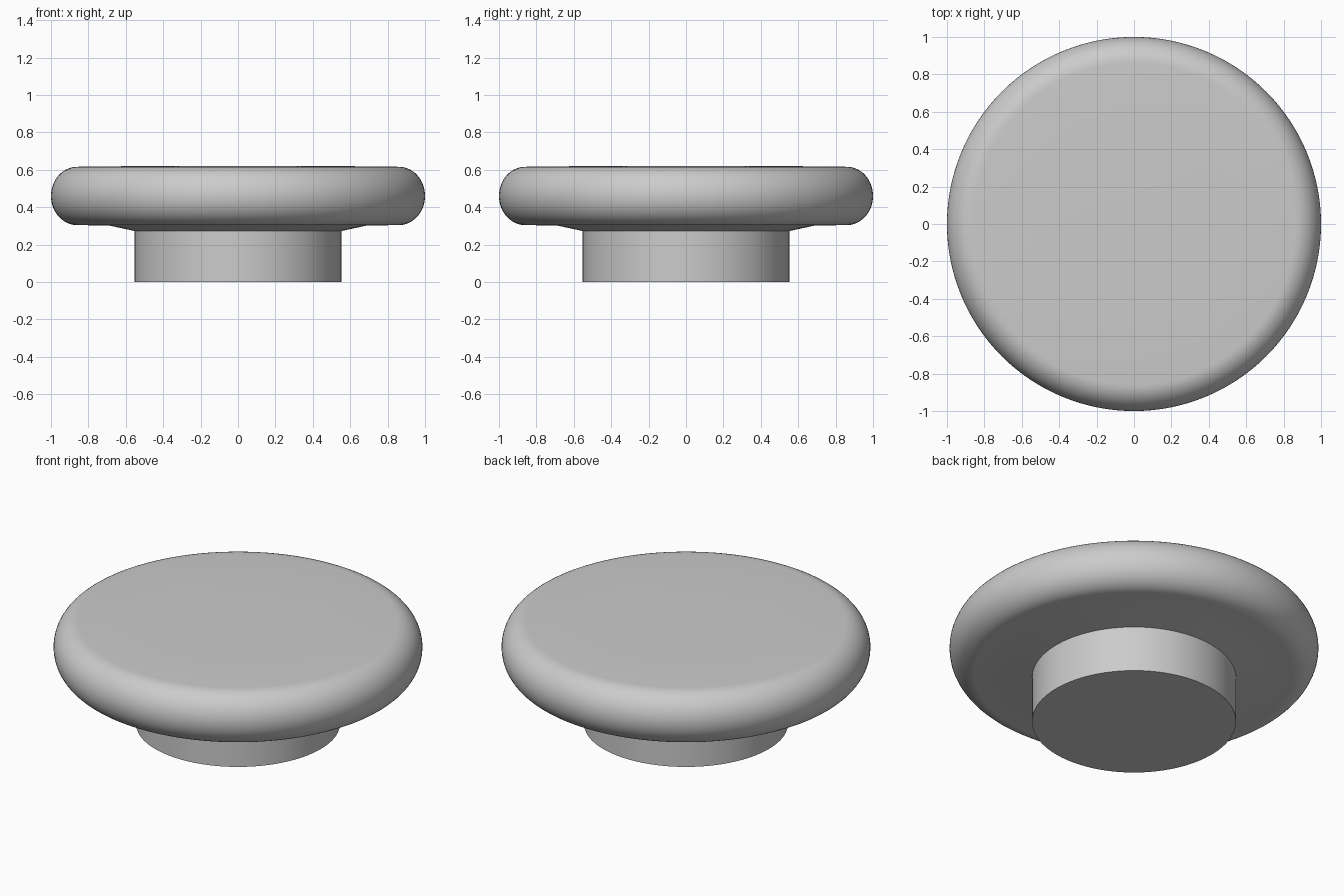
import bpy, bmesh, math

cube = bpy.data.objects.get("Cube")
if cube:
    bpy.data.objects.remove(cube, do_unlink=True)

SEGMENTS = 128

grey = bpy.data.materials.new("plain grey")
grey.use_nodes = True
colour = (0.6, 0.6, 0.6, 1)
grey.diffuse_color = colour
grey.node_tree.nodes["Principled BSDF"].inputs["Base Color"].default_value = colour


def lathe(name, profile, angle):
    """Spin an (r, z) profile, listed from bottom to top, around z."""
    bm = bmesh.new()
    verts = [bm.verts.new((r, 0, z)) for r, z in profile]
    edges = [bm.edges.new(pair) for pair in zip(verts, verts[1:])]
    bmesh.ops.spin(bm, geom=verts + edges, axis=(0, 0, 1), cent=(0, 0, 0),
                   angle=math.tau, steps=SEGMENTS)
    bmesh.ops.remove_doubles(bm, verts=bm.verts, dist=0.0001)
    bmesh.ops.recalc_face_normals(bm, faces=bm.faces)
    mesh = bpy.data.meshes.new(name)
    bm.to_mesh(mesh)
    bm.free()
    mesh.materials.append(grey)
    obj = bpy.data.objects.new(name, mesh)
    bpy.context.collection.objects.link(obj)
    bpy.ops.object.select_all(action="DESELECT")
    obj.select_set(True)
    bpy.context.view_layer.objects.active = obj
    bpy.ops.object.shade_smooth_by_angle(angle=math.radians(angle))
    return obj


# Rounded disc: shallow cone underneath, bulging rim, nearly flat top
rim = []
for i in range(25):
    a = math.radians(-90 + 180 * i / 24)
    rim.append((0.86 + 0.14 * math.cos(a), 0.46 + 0.156 * math.sin(a)))
underside = [(0, 0.272), (0.55, 0.272), (0.69, 0.302)]
top = [(0.52, 0.62), (0, 0.62)]
lathe("knob_disc", underside + rim + top, 30)

# Straight round stem, reaching up into the disc
lathe("knob_stem", [(0, 0), (0.553, 0), (0.553, 0.29), (0, 0.29)], 30)
